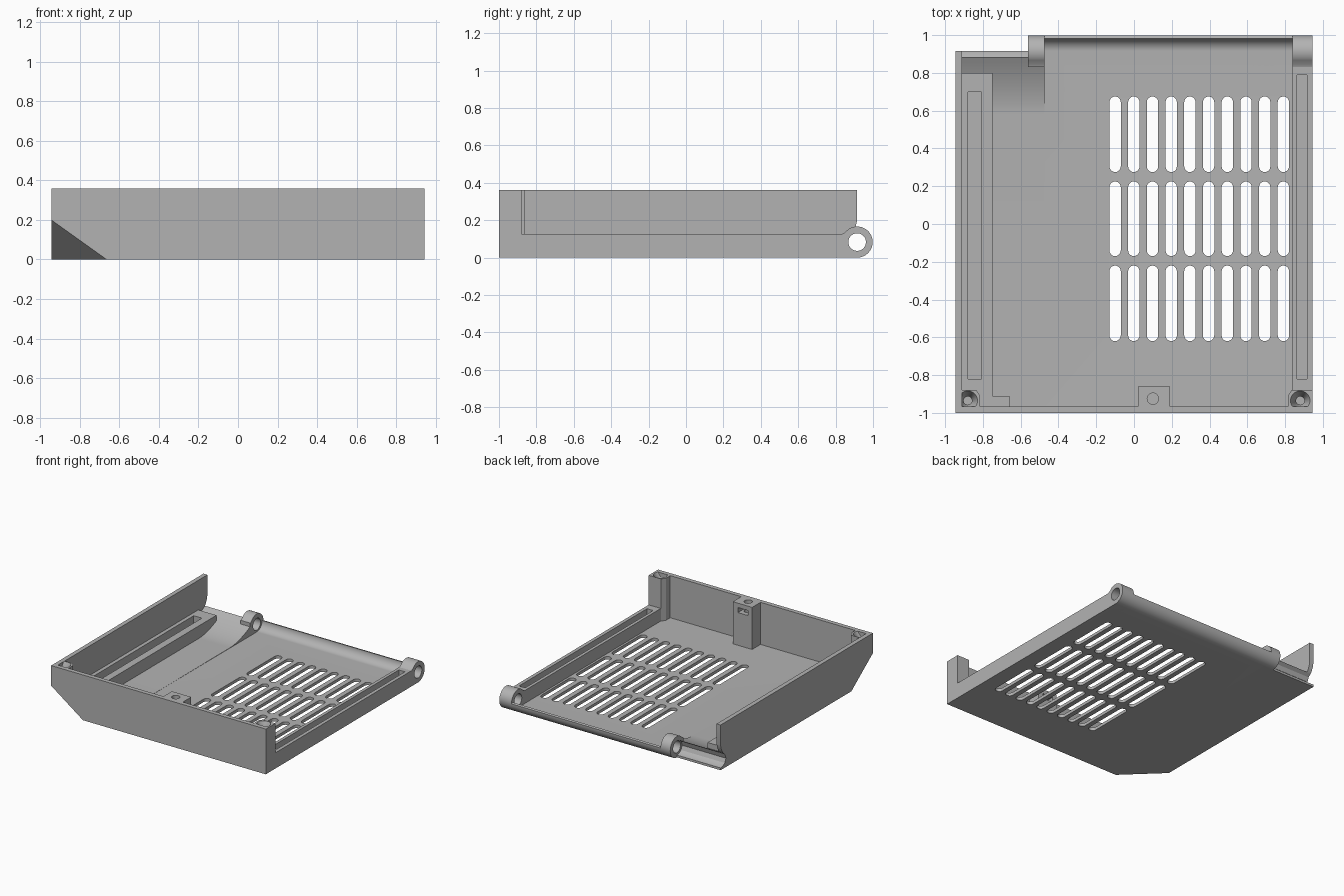
import bpy, bmesh, math
from mathutils import Vector

cube = bpy.data.objects.get("Cube")
if cube:
    bpy.data.objects.remove(cube, do_unlink=True)

grey = bpy.data.materials.new("light_grey")
grey.use_nodes = True
grey.diffuse_color = (0.45, 0.45, 0.45, 1)
grey.node_tree.nodes["Principled BSDF"].inputs["Base Color"].default_value = (0.45, 0.45, 0.45, 1)

AXES = {"x": lambda u, v, w: (w, u, v), "z": lambda u, v, w: (u, v, w)}
FLOOR, RAIL, TOP = 0.025, 0.125, 0.36
HINGE_Y, HINGE_Z, HINGE_R = 0.915, 0.083, 0.083
LEFT, RIGHT, STEP = -0.945, 0.945, -0.475


def prism(name, outline, lo, hi, axis="x"):
    """Extrude a closed outline along an axis."""
    bm = bmesh.new()
    place = AXES[axis]
    a = [bm.verts.new(place(u, v, lo)) for u, v in outline]
    b = [bm.verts.new(place(u, v, hi)) for u, v in outline]
    bm.faces.new(a)
    bm.faces.new(b)
    for i in range(len(a)):
        j = (i + 1) % len(a)
        bm.faces.new((a[i], a[j], b[j], b[i]))
    return finish(name, bm)


def finish(name, bm):
    bmesh.ops.recalc_face_normals(bm, faces=bm.faces)
    mesh = bpy.data.meshes.new(name)
    bm.to_mesh(mesh)
    bm.free()
    mesh.materials.append(grey)
    obj = bpy.data.objects.new(name, mesh)
    bpy.context.collection.objects.link(obj)
    return obj


def box(name, x, y, z):
    return prism(name, [(x[0], y[0]), (x[1], y[0]), (x[1], y[1]), (x[0], y[1])], *z, axis="z")


def arc(cu, cv, r, start, end, steps=16):
    angles = [math.radians(start + (end - start) * i / steps) for i in range(steps + 1)]
    return [(cu + r * math.cos(t), cv + r * math.sin(t)) for t in angles]


def circle(cu, cv, r):
    return arc(cu, cv, r, 0, 352.5, 47)


def cone(name, x, y, r_low, r_high, z_low, z_high):
    bm = bmesh.new()
    bmesh.ops.create_cone(bm, cap_ends=True, segments=32, radius1=r_low, radius2=r_high, depth=z_high - z_low)
    bmesh.ops.translate(bm, verts=bm.verts, vec=(x, y, (z_low + z_high) / 2))
    return finish(name, bm)


def cut(obj, *cutters):
    """Subtract each cutter from the part and bake the result."""
    for cutter in cutters:
        cutter.hide_render = True
        mod = obj.modifiers.new("cut", "BOOLEAN")
        mod.operation, mod.solver, mod.object = "DIFFERENCE", "EXACT", cutter
    bpy.context.view_layer.update()
    baked = bpy.data.meshes.new_from_object(obj.evaluated_get(bpy.context.evaluated_depsgraph_get()))
    obj.modifiers.clear()
    obj.data = baked
    for cutter in cutters:
        bpy.data.objects.remove(cutter, do_unlink=True)


def corner_cutter():
    """Wedge that slices the lower front corner off."""
    bm = bmesh.new()
    corner = Vector((LEFT, -1, 0))
    tip = corner - Vector((0.05, 0.05, 0.05))
    # the slicing plane is pushed outwards past the part's faces
    grow = 1 + 0.05 / 0.28 + 0.05 / 0.27 + 0.05 / 0.2
    offsets = [(0, 0, 0), (0.28 * grow, 0, 0), (0, 0.27 * grow, 0), (0, 0, 0.2 * grow)]
    v = [bm.verts.new(tip + Vector(o)) for o in offsets]
    for ids in ((0, 1, 2), (0, 1, 3), (0, 2, 3), (1, 2, 3)):
        bm.faces.new([v[i] for i in ids])
    return finish("corner_cutter", bm)


# Main floor, curling up at the back into a trough around the hinge axis
profile = [(-1, 0)] + arc(HINGE_Y, HINGE_Z, HINGE_R, -90, 0)
profile += arc(HINGE_Y, HINGE_Z + 0.005, 0.066, 0, -90) + [(-1, FLOOR)]
floor = prism("vented_floor", profile, STEP, RIGHT)

# Rows of rounded ventilation slots
slots = []
for y_low, y_high in ((-0.62, -0.22), (-0.17, 0.225), (0.275, 0.675)):
    for i in range(10):
        x = -0.1 + i * 0.099
        shape = arc(x, y_high - 0.03, 0.03, 0, 180, 10) + arc(x, y_low + 0.03, 0.03, 180, 360, 10)
        slots.append(prism("slot_cutter", shape, -0.1, 0.2, "z"))
cut(floor, *slots)

# Side floor with a curved ramp at the back and a recess behind it
ramp = [(0.58 + 0.305 * t / 12, FLOOR + 0.1 * (t / 12) ** 1.8) for t in range(13)]
recess = [(0.86, 0.105), (0.848, 0.07), (0.862, 0.038), (0.885, 0.022), (HINGE_Y, 0.018)]
side_floor = prism("ramped_side_floor", [(-1, 0), (-1, FLOOR)] + ramp + recess + [(HINGE_Y, 0)], LEFT, STEP)
cut(side_floor, corner_cutter())

# Tall front and side walls
front_wall = box("front_wall", (LEFT, RIGHT), (-1, -0.965), (0, TOP))
cut(front_wall, corner_cutter())
end_curve = [(HINGE_Y, 0), (HINGE_Y, 0.018)] + recess[-2::-1]
end_curve += [(0.885, RAIL), (0.897, 0.145), (0.908, 0.17), (HINGE_Y, 0.2)]
side_wall = prism("tall_side_wall", [(-1, 0)] + end_curve + [(HINGE_Y, TOP), (-1, TOP)], LEFT, -0.91)
cut(side_wall, corner_cutter())

# Grooved rails along both sides
left_rail = box("left_rail", (-0.93, -0.75), (-0.98, 0.8), (0.005, RAIL))
cut(left_rail, corner_cutter(), box("groove_cutter", (-0.88, -0.808), (-0.82, 0.7), (0.06, 0.3)))
corner_fill = box("corner_fill", (-0.92, -0.66), (-0.98, -0.91), (0.005, RAIL))
cut(corner_fill, corner_cutter())
right_rail = box("right_rail", (0.838, RIGHT), (-0.98, 0.86), (0, RAIL))
cut(right_rail, box("groove_cutter", (0.863, 0.917), (-0.82, 0.79), (0.06, 0.3)))

# Screw posts in the front corners, with countersunk holes
for name, side in (("left_screw_post", -1), ("right_screw_post", 1)):
    outline = [(0.945, -0.99), (0.815, -0.99), (0.815, -0.91), (0.835, -0.88), (0.945, -0.88)]
    post = prism(name, [(side * x, y) for x, y in outline], 0, TOP, "z")
    cutters = [cone("sink_cutter", side * 0.88, -0.935, 0.022, 0.053, TOP - 0.06, TOP + 0.003),
               cone("hole_cutter", side * 0.88, -0.935, 0.022, 0.022, 0.2, TOP - 0.03)]
    if side < 0:
        cutters.append(corner_cutter())
    cut(post, *cutters)

# Middle latch post with a hole and a nut pocket
latch = box("middle_post", (0.02, 0.19), (-0.975, -0.86), (0.01, TOP))
cut(latch, cone("hole_cutter", 0.1, -0.925, 0.03, 0.03, 0.2, 0.4),
    box("pocket_cutter", (0.055, 0.145), (-0.955, -0.8), (0.285, 0.325)))

# Hinge knuckles with pin holes
for name, lo, hi in (("left_hinge_knuckle", -0.56, STEP), ("right_hinge_knuckle", 0.838, RIGHT)):
    # the knuckle body blends into the part in front of it
    body = [(0.83, 0)] + arc(HINGE_Y, HINGE_Z, HINGE_R, -90, 125, 36) + [(0.845, 0.13), (0.83, RAIL)]
    knuckle = prism(name, body, lo, hi)
    cut(knuckle, prism("pin_cutter", circle(HINGE_Y, HINGE_Z, 0.047), lo - 0.1, hi + 0.1))
# Clear the pin path through the rail end and ramp
for part in (right_rail, side_floor):
    cut(part, prism("pin_cutter", circle(HINGE_Y, HINGE_Z, 0.047), -0.56, 1.1))
# The floor under the right knuckle keeps the pin hole open
cut(floor, prism("pin_cutter", circle(HINGE_Y, HINGE_Z, 0.047), 0.838, 1.1))

# Smooth curved faces, keep hard edges
bpy.ops.object.select_all(action="DESELECT")
for obj in bpy.context.collection.objects:
    if obj.type == "MESH" and grey.name in obj.data.materials:
        obj.select_set(True)
        bpy.context.view_layer.objects.active = obj
bpy.ops.object.shade_smooth_by_angle(angle=math.radians(30))
